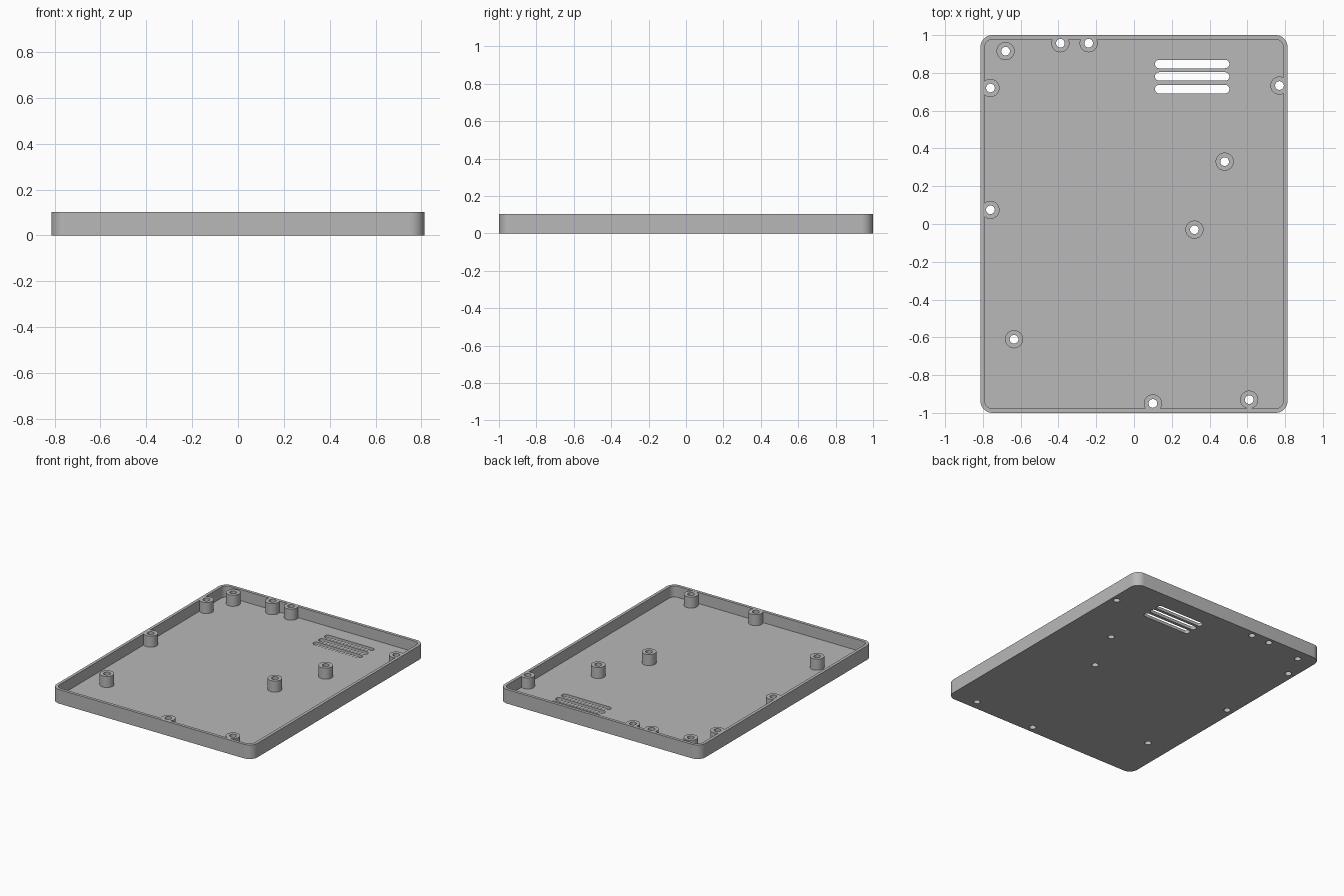
import bpy, bmesh, math

if "Cube" in bpy.data.objects:
    bpy.data.objects.remove(bpy.data.objects["Cube"])

HX, HY, H = 0.813, 1.0, 0.103      # outer half sizes and height
WALL, FLOOR = 0.022, 0.022
POST_R, HOLE_R, SLOT_R = 0.048, 0.023, 0.0225
POSTS = [(-0.68, 0.915), (-0.39, 0.957), (-0.24, 0.957), (-0.76, 0.72),
         (0.77, 0.733), (0.48, 0.33), (0.32, -0.03), (-0.76, 0.075),
         (-0.635, -0.61), (0.10, -0.95), (0.61, -0.93)]
SLOTS_Y = (0.847, 0.781, 0.714)


def rounded_rect(cx, cy, hx, hy, r, seg=10):
    """Counter-clockwise outline of a rectangle with round corners."""
    pts = []
    for q, (sx, sy) in enumerate([(1, 1), (-1, 1), (-1, -1), (1, -1)]):
        for i in range(seg + 1):
            a = math.pi / 2 * (q + i / seg)
            p = (cx + sx * (hx - r) + r * math.cos(a),
                 cy + sy * (hy - r) + r * math.sin(a))
            if not pts or math.dist(p, pts[-1]) > 1e-5:
                pts.append(p)
    if math.dist(pts[0], pts[-1]) < 1e-5:
        pts.pop()
    return pts


def circle(cx, cy, r, n=32):
    return [(cx + r * math.cos(2 * math.pi * i / n),
             cy + r * math.sin(2 * math.pi * i / n)) for i in range(n)]


def prisms(name, outlines, z0, z1):
    """One object made of upright prisms, one per outline."""
    bm = bmesh.new()
    for pts in outlines:
        low = [bm.verts.new((x, y, z0)) for x, y in pts]
        top = [bm.verts.new((x, y, z1)) for x, y in pts]
        bm.faces.new(low[::-1])
        bm.faces.new(top)
        for i in range(len(pts)):
            j = (i + 1) % len(pts)
            bm.faces.new((low[i], low[j], top[j], top[i]))
    mesh = bpy.data.meshes.new(name)
    bm.to_mesh(mesh)
    bm.free()
    ob = bpy.data.objects.new(name, mesh)
    bpy.context.collection.objects.link(ob)
    return ob


def cut(target, cutter):
    """Subtract the cutter, then remove it."""
    mod = target.modifiers.new("cut", 'BOOLEAN')
    mod.operation, mod.solver, mod.object = 'DIFFERENCE', 'EXACT', cutter
    bpy.context.view_layer.objects.active = target
    bpy.ops.object.modifier_apply(modifier=mod.name)
    bpy.data.objects.remove(cutter)


# Outer block of the tray
tray = prisms("case_tray", [rounded_rect(0, 0, HX, HY, 0.064)], 0, H)

# Hollow interior, leaving the screw posts standing and merged with the walls
cavity = prisms("cavity_cutter",
                [rounded_rect(0, 0, HX - WALL, HY - WALL, 0.045)], FLOOR, H + 0.1)
cut(cavity, prisms("post_cutter", [circle(x, y, POST_R) for x, y in POSTS], -0.1, 0.4))
cut(tray, cavity)

# Screw holes through the posts
cut(tray, prisms("hole_cutter", [circle(x, y, HOLE_R, 24) for x, y in POSTS], -0.1, 0.4))

# Vent slots in the floor
cut(tray, prisms("slot_cutter",
                 [rounded_rect(0.308, y, 0.197, SLOT_R, SLOT_R, 6) for y in SLOTS_Y],
                 -0.1, 0.4))

# Plain grey plastic
grey = bpy.data.materials.new("grey_plastic")
grey.diffuse_color = (0.48, 0.48, 0.48, 1)
grey.use_nodes = True
grey.node_tree.nodes["Principled BSDF"].inputs["Base Color"].default_value = grey.diffuse_color
tray.data.materials.clear()
tray.data.materials.append(grey)
for p in tray.data.polygons:
    p.material_index = 0

bpy.ops.object.select_all(action='DESELECT')
tray.select_set(True)
bpy.context.view_layer.objects.active = tray
bpy.ops.object.shade_smooth_by_angle(angle=math.radians(30))
